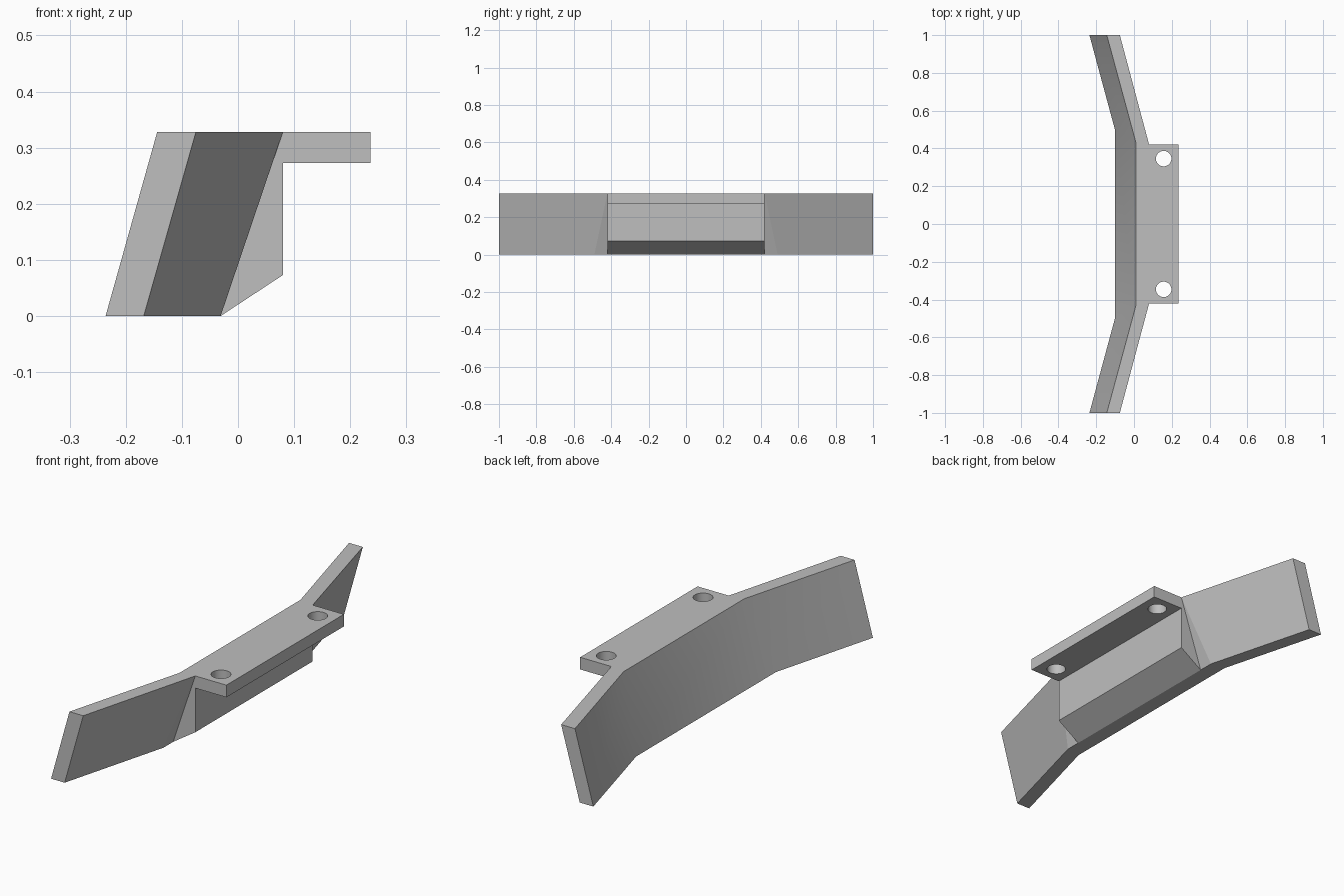
import bpy, bmesh

cube = bpy.data.objects.get("Cube")
if cube:
    bpy.data.objects.remove(cube, do_unlink=True)

TOP = 0.328      # overall height
HALF = 0.42      # half length of the mounting bracket

grey = bpy.data.materials.new("plain grey")
grey.use_nodes = True
colour = (0.52, 0.52, 0.52, 1)
grey.diffuse_color = colour
grey.node_tree.nodes["Principled BSDF"].inputs["Base Color"].default_value = colour


def loft(name, sections):
    """Skin a closed solid through matching cross-sections."""
    bm = bmesh.new()
    rings = [[bm.verts.new(p) for p in s] for s in sections]
    n = len(rings[0])
    for a, b in zip(rings, rings[1:]):
        for i in range(n):
            j = (i + 1) % n
            bm.faces.new((a[i], a[j], b[j], b[i]))
    bm.faces.new(rings[0])
    bm.faces.new(rings[-1])
    bmesh.ops.recalc_face_normals(bm, faces=bm.faces)
    mesh = bpy.data.meshes.new(name)
    bm.to_mesh(mesh)
    bm.free()
    mesh.materials.append(grey)
    obj = bpy.data.objects.new(name, mesh)
    bpy.context.collection.objects.link(obj)
    return obj


# Leaning wall with two swept-back wings
def tip(y):
    return [(-0.236, y, 0), (-0.168, y, 0), (-0.075, y, TOP), (-0.144, y, TOP)]


def bend(s):
    return [(-0.101, s * 0.5, 0), (-0.031, s * 0.49, 0),
            (0.08, s * HALF, TOP), (0.01, s * 0.432, TOP)]


wall = loft("angled_wall", [tip(-1), bend(-1), bend(1), tip(1)])
for face in wall.data.polygons:          # outer side blends softly over the bends
    face.use_smooth = face.normal.x < -0.8 and face.normal.z > 0.1

# Mounting bracket: sloped rib below, flat flange above
profile = [(-0.031, 0), (0.08, 0.073), (0.08, 0.273),
           (0.236, 0.273), (0.236, TOP), (0.08, TOP)]
bracket = loft("mounting_bracket", [[(x, y, z) for x, z in profile] for y in (-HALF, HALF)])

# Bolt holes through the flange
for side in (-1, 1):
    bpy.ops.mesh.primitive_cylinder_add(vertices=48, radius=0.041, depth=0.2,
                                        location=(0.157, side * 0.346, 0.3))
    cutter = bpy.context.object
    cutter.name = "hole_cutter"
    cutter.hide_render = True
    cutter.data.materials.append(grey)
    cut = bracket.modifiers.new("bolt_hole", "BOOLEAN")
    cut.operation = "DIFFERENCE"
    cut.solver = "EXACT"
    cut.object = cutter
    bpy.ops.object.select_all(action="DESELECT")
    bpy.context.view_layer.objects.active = bracket
    bracket.select_set(True)
    bpy.ops.object.modifier_apply(modifier=cut.name)
    bpy.data.objects.remove(cutter, do_unlink=True)

bpy.ops.object.shade_smooth_by_angle()
